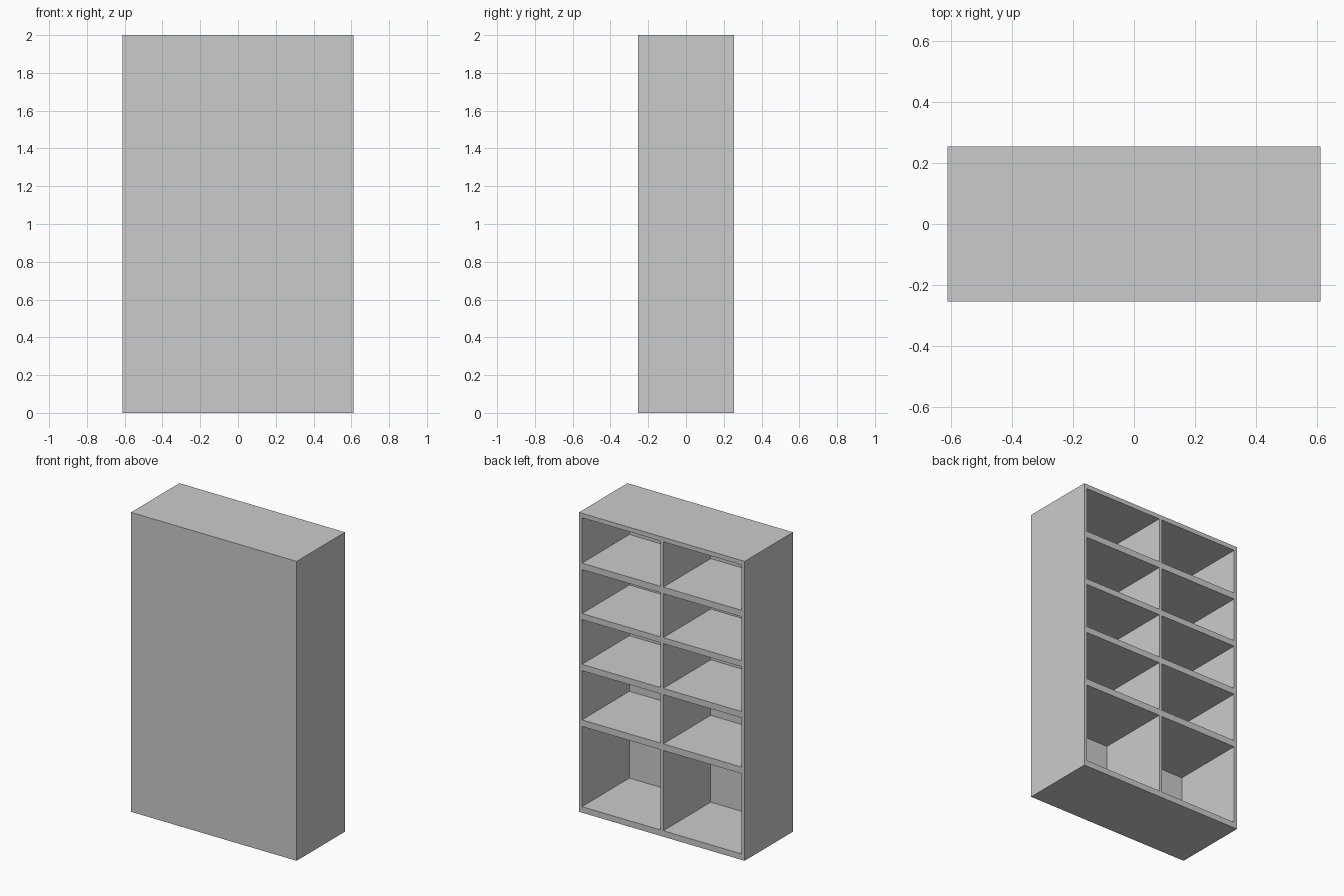
import bpy
import bmesh
from mathutils import Matrix, Vector

if "Cube" in bpy.data.objects:
    bpy.data.objects.remove(bpy.data.objects["Cube"])

W, D, H = 1.224, 0.51, 2.0      # overall size
WALL = 0.022                    # side walls and centre divider
PANEL = 0.01                    # thin front panel
# floor and ceiling height of each compartment row
ROWS = [(0.04, 0.576), (0.62, 0.949), (0.991, 1.29), (1.33, 1.624), (1.667, 1.97)]


def add_box(bm, lo, hi):
    lo, hi = Vector(lo), Vector(hi)
    mat = Matrix.Translation((lo + hi) / 2) @ Matrix.Diagonal((*(hi - lo), 1))
    bmesh.ops.create_cube(bm, size=1, matrix=mat)


def make_object(name, boxes):
    bm = bmesh.new()
    for lo, hi in boxes:
        add_box(bm, lo, hi)
    mesh = bpy.data.meshes.new(name)
    bm.to_mesh(mesh)
    bm.free()
    obj = bpy.data.objects.new(name, mesh)
    bpy.context.collection.objects.link(obj)
    return obj


# Solid cabinet body
cabinet = make_object("shelf_cabinet", [((-W / 2, -D / 2, 0), (W / 2, D / 2, H))])

# Compartments, two columns open at the back (+y)
columns = [(-W / 2 + WALL, -WALL / 2), (WALL / 2, W / 2 - WALL)]
openings = [((x0, -D / 2 + PANEL, z0), (x1, D / 2 + 0.1, z1))
            for x0, x1 in columns for z0, z1 in ROWS]
cutter = make_object("compartment_cutter", openings)
cutter.hide_render = True

# Carve the compartments, leaving shelves, divider and front panel
mod = cabinet.modifiers.new("compartments", 'BOOLEAN')
mod.operation = 'DIFFERENCE'
mod.solver = 'EXACT'
mod.object = cutter
bpy.context.view_layer.objects.active = cabinet
cabinet.select_set(True)
bpy.ops.object.modifier_apply(modifier=mod.name)
bpy.data.objects.remove(cutter, do_unlink=True)
